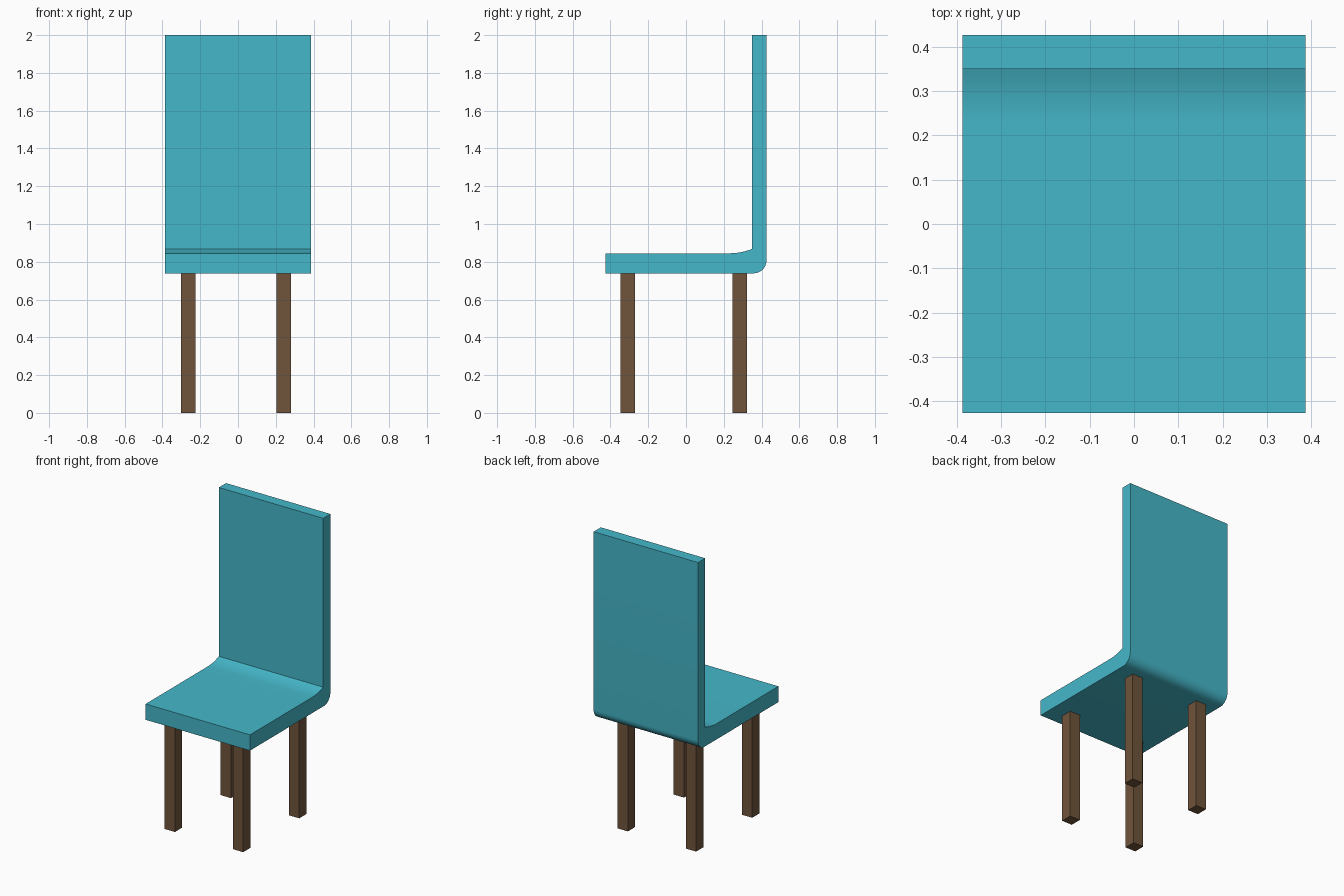
import bpy, bmesh, math

if "Cube" in bpy.data.objects:
    bpy.data.objects.remove(bpy.data.objects["Cube"])


def material(name, color):
    m = bpy.data.materials.new(name)
    m.diffuse_color = color
    m.use_nodes = True
    m.node_tree.nodes["Principled BSDF"].inputs["Base Color"].default_value = m.diffuse_color
    return m


teal = material("teal", (0.06, 0.48, 0.59, 1))
brown = material("brown", (0.16, 0.09, 0.045, 1))


def add_object(name, bm, mat):
    bmesh.ops.recalc_face_normals(bm, faces=bm.faces)
    me = bpy.data.meshes.new(name)
    bm.to_mesh(me)
    bm.free()
    me.materials.append(mat)
    ob = bpy.data.objects.new(name, me)
    bpy.context.collection.objects.link(ob)
    return ob


# Seat and backrest: one bent side profile (y, z) extruded across x
FRONT, BACK, INNER = -0.426, 0.426, 0.35
BOTTOM, TOP, R, N = 0.739, 0.845, 0.068, 10
profile = [(FRONT, TOP), (FRONT, BOTTOM)]
for i in range(N + 1):  # rounded lower rear corner
    a = math.pi / 2 * i / N
    profile.append((BACK - R + R * math.sin(a), BOTTOM + R - R * math.cos(a)))
profile += [(BACK, 2.0), (INNER, 2.0)]
for i in range(N + 1):  # shallow sweep from backrest down into seat
    t = 1 - i / N
    profile.append((0.23 + (INNER - 0.23) * t, TOP + 0.023 * t * t))

HALF = 0.387
bm = bmesh.new()
face = bm.faces.new([bm.verts.new((-HALF, y, z)) for y, z in profile])
new = bmesh.ops.extrude_face_region(bm, geom=[face])["geom"]
bmesh.ops.translate(bm, vec=(2 * HALF, 0, 0),
                    verts=[v for v in new if isinstance(v, bmesh.types.BMVert)])
shell = add_object("seat_and_backrest", bm, teal)
bpy.context.view_layer.objects.active = shell
shell.select_set(True)
bpy.ops.object.shade_smooth_by_angle(angle=math.radians(30))

# Four square legs
W = 0.076
for side, x in (("left", -0.263), ("right", 0.243)):
    for end, y in (("front", -0.309), ("back", 0.285)):
        bm = bmesh.new()
        bmesh.ops.create_cube(bm, size=1)
        bmesh.ops.scale(bm, vec=(W, W, BOTTOM), verts=bm.verts)
        bmesh.ops.translate(bm, vec=(x, y, BOTTOM / 2), verts=bm.verts)
        add_object(f"{end}_{side}_leg", bm, brown)
